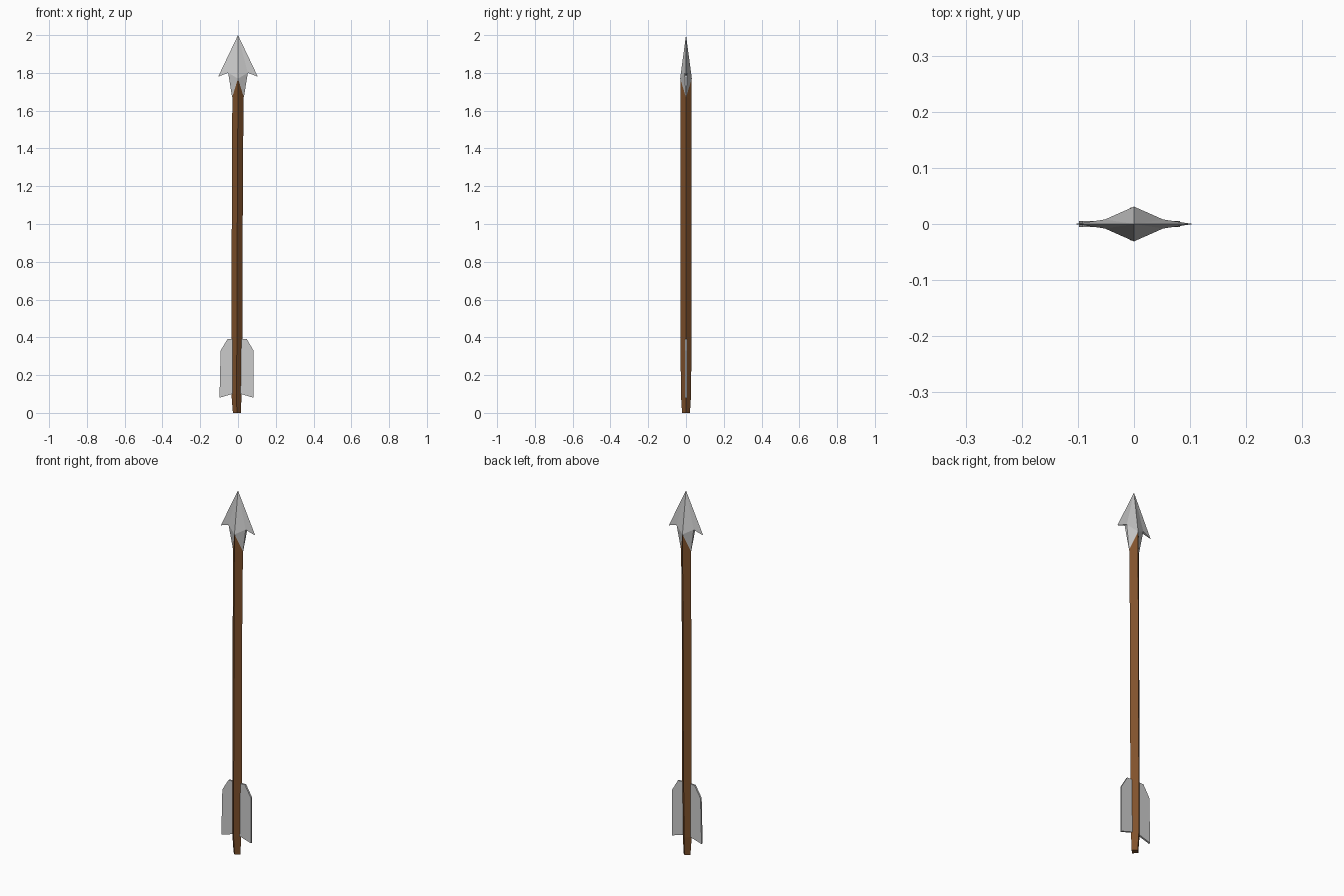
import bpy, bmesh

if "Cube" in bpy.data.objects:
    bpy.data.objects.remove(bpy.data.objects["Cube"])

def finish(name, bm, color=None):
    bmesh.ops.remove_doubles(bm, verts=bm.verts, dist=0.0005)
    bmesh.ops.recalc_face_normals(bm, faces=bm.faces)
    me = bpy.data.meshes.new(name)
    bm.to_mesh(me)
    bm.free()
    ob = bpy.data.objects.new(name, me)
    bpy.context.collection.objects.link(ob)
    if color:
        mat = bpy.data.materials.new(name + "_wood")
        mat.diffuse_color = color
        mat.use_nodes = True
        mat.node_tree.nodes["Principled BSDF"].inputs["Base Color"].default_value = mat.diffuse_color
        me.materials.append(mat)
    return ob

# Wooden shaft: four-sided, slightly crooked, tapered at the nock
bm = bmesh.new()
rings = []
for z, cx, r in [(0, -0.006, 0.021), (0.1, -0.008, 0.027), (0.4, -0.006, 0.029),
                 (1.3, -0.003, 0.029), (1.67, 0, 0.03), (1.76, 0, 0.029)]:
    rings.append([bm.verts.new((cx + r * dx, r * dy, z))
                  for dx, dy in ((1, 0), (0, 1), (-1, 0), (0, -1))])
for a, b in zip(rings, rings[1:]):
    for i in range(4):
        j = (i + 1) % 4
        bm.faces.new((a[i], a[j], b[j], b[i]))
bm.faces.new(rings[0])
bm.faces.new(rings[-1])
finish("shaft", bm, (0.22, 0.085, 0.025, 1))

# Barbed head: one quarter repeated over both symmetry planes
tip, ridge, barb = (0, 0, 2), (0, -0.031, 1.77), (0.105, 0, 1.78)
notch, socket, notch_mid = (0.052, -0.008, 1.80), (0.031, 0, 1.67), (0.052, 0, 1.80)
quarter = [(tip, ridge, notch), (tip, notch, barb), (ridge, socket, notch),
           (notch, notch_mid, barb), (notch, socket, notch_mid)]
bm = bmesh.new()
for sx in (1, -1):
    for sy in (1, -1):
        for tri in quarter:
            bm.faces.new([bm.verts.new((x * sx, y * sy, z)) for x, y, z in tri])
finish("arrow_head", bm)

# Two thin vanes at the tail
def vane(name, outline, t=0.005):
    bm = bmesh.new()
    f = bm.faces.new([bm.verts.new((x, -t, z)) for x, z in outline])
    ext = bmesh.ops.extrude_face_region(bm, geom=[f])
    for v in ext["geom"]:
        if isinstance(v, bmesh.types.BMVert):
            v.co.y = t
    finish(name, bm)

vane("left_vane", [(-0.015, 0.105), (-0.098, 0.08), (-0.092, 0.33), (-0.055, 0.392), (-0.015, 0.392)])
vane("right_vane", [(0.0, 0.105), (0.082, 0.08), (0.082, 0.33), (0.046, 0.392), (0.0, 0.392)])
